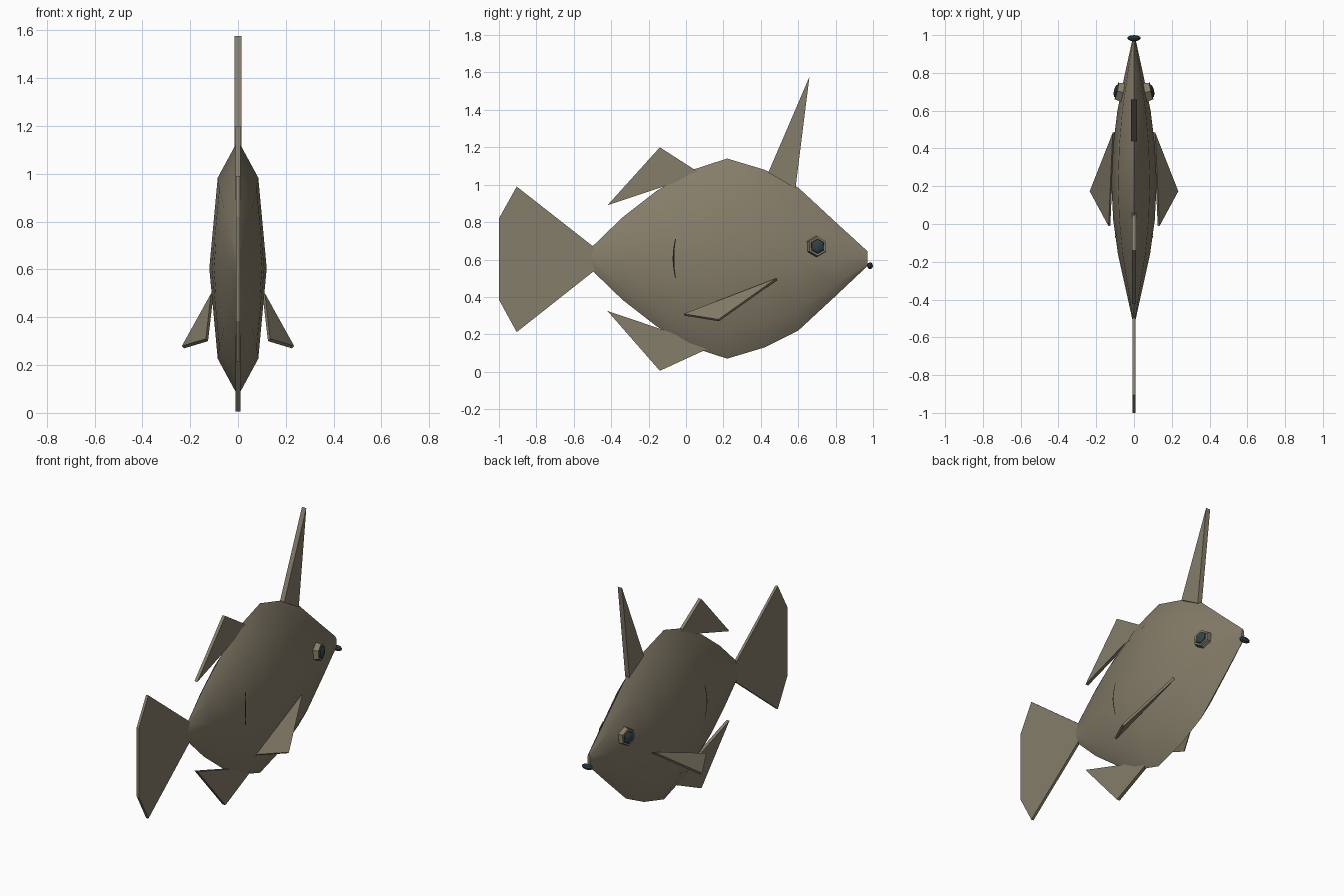
import bpy, bmesh, math
from mathutils import Vector, Matrix

if "Cube" in bpy.data.objects:
    bpy.data.objects.remove(bpy.data.objects["Cube"])


def material(name, rgb):
    m = bpy.data.materials.new(name)
    m.diffuse_color = (*rgb, 1)
    m.use_nodes = True
    m.node_tree.nodes["Principled BSDF"].inputs["Base Color"].default_value = m.diffuse_color
    return m


OLIVE = material("olive skin", (0.235, 0.205, 0.142))
DARK = material("dark teal", (0.03, 0.055, 0.062))
BLACK = material("gill black", (0.01, 0.01, 0.008))


def finish(name, bm, mat, smooth=None):
    bmesh.ops.recalc_face_normals(bm, faces=bm.faces)
    me = bpy.data.meshes.new(name)
    bm.to_mesh(me)
    bm.free()
    me.materials.append(mat)
    ob = bpy.data.objects.new(name, me)
    bpy.context.collection.objects.link(ob)
    if smooth:
        bpy.ops.object.select_all(action='DESELECT')
        ob.select_set(True)
        bpy.context.view_layer.objects.active = ob
        bpy.ops.object.shade_smooth_by_angle(angle=math.radians(smooth))
    return ob


def slab(name, pts, half, mat=OLIVE):
    """Flat polygon thickened evenly to both sides."""
    pts = [Vector(p) for p in pts]
    n = (pts[1] - pts[0]).cross(pts[2] - pts[0]).normalized() * half
    bm = bmesh.new()
    a = [bm.verts.new(p + n) for p in pts]
    b = [bm.verts.new(p - n) for p in pts]
    bm.faces.new(a)
    bm.faces.new(b[::-1])
    for i in range(len(pts)):
        j = (i + 1) % len(pts)
        bm.faces.new((a[i], b[i], b[j], a[j]))
    return finish(name, bm, mat)


# Body stations: y, bottom z, top z, half width
STATIONS = [(-0.525, 0.575, 0.63, 0.004), (-0.50, 0.54, 0.67, 0.010),
            (-0.34, 0.385, 0.825, 0.045), (-0.16, 0.245, 0.965, 0.085),
            (0.02, 0.135, 1.075, 0.110), (0.22, 0.07, 1.14, 0.120),
            (0.42, 0.13, 1.08, 0.110), (0.60, 0.22, 0.985, 0.088),
            (0.80, 0.405, 0.80, 0.047), (0.97, 0.565, 0.645, 0.010)]


def body_x(y, z):
    """Half width of the body side at a given height."""
    for s, t in zip(STATIONS, STATIONS[1:]):
        if s[0] <= y <= t[0]:
            f = (y - s[0]) / (t[0] - s[0])
            lo, hi, w = (s[k] + f * (t[k] - s[k]) for k in (1, 2, 3))
            return w * (1 - 0.414 * abs(z - (lo + hi) / 2) / ((hi - lo) / 2))


# Body: lofted octagonal rings
bm = bmesh.new()
rings = []
for y, lo, hi, w in STATIONS:
    rings.append([bm.verts.new((w * math.sin(k * math.pi / 4), y,
                                (lo + hi) / 2 + (hi - lo) / 2 * math.cos(k * math.pi / 4)))
                  for k in range(8)])
for r, s in zip(rings, rings[1:]):
    for k in range(8):
        bm.faces.new((r[k], r[(k + 1) % 8], s[(k + 1) % 8], s[k]))
bm.faces.new(rings[0])
bm.faces.new(rings[-1])
finish("body", bm, OLIVE, 62)

# Upright fins and horn, outlined in the y-z plane
for name, half, outline in [
    ("tail_fin", 0.008, [(-0.49, 0.665), (-0.905, 0.99), (-1, 0.82), (-1, 0.385),
                         (-0.905, 0.212), (-0.49, 0.54)]),
    ("dorsal_fin", 0.01, [(-0.42, 0.89), (-0.14, 1.20), (0.07, 1.065), (-0.03, 1.02)]),
    ("belly_fin", 0.01, [(-0.42, 0.325), (-0.14, 0.005), (0.11, 0.12), (-0.08, 0.21)]),
    ("back_horn", 0.015, [(0.66, 1.577), (0.44, 1.065), (0.585, 0.98)]),
]:
    slab(name, [(0, y, z) for y, z in outline], half)

for side, s in (("right", 1), ("left", -1)):
    # Side fins
    slab(side + "_side_fin", [(s * 0.108, 0.485, 0.495), (s * 0.130, -0.01, 0.305),
                              (s * 0.230, 0.175, 0.275)], 0.007)

    # Eye: hexagonal socket disc with a low dome, turned along the cheek
    out = Vector((s, 0.22, 0.06)).normalized()
    rot = out.to_track_quat('Z', 'Y').to_matrix().to_4x4()
    centre = Vector((s * 0.074, 0.70, 0.67))
    bm = bmesh.new()
    bmesh.ops.create_cone(bm, cap_ends=True, segments=6, radius1=0.058, radius2=0.052,
                          depth=0.036,
                          matrix=Matrix.Translation(centre) @ rot @ Matrix.Rotation(math.pi / 6 * 0, 4, 'Z'))
    finish(side + "_eye_socket", bm, OLIVE)
    bm = bmesh.new()
    bmesh.ops.create_uvsphere(bm, u_segments=6, v_segments=6, radius=1,
                              matrix=Matrix.Translation(centre + out * 0.014) @ rot
                              @ Matrix.Diagonal((0.043, 0.043, 0.019, 1)))
    finish(side + "_eye", bm, DARK)

    # Gill slit: thin strip lying on the flank
    bm = bmesh.new()
    prev = None
    for i in range(9):
        t = i / 4 - 1
        y, z = -0.067 + 0.011 * t * t, 0.605 + 0.105 * t
        hw = 0.0045 - 0.002 * abs(t)
        row = [bm.verts.new((s * (body_x(y + d, z) + 0.003), y + d, z)) for d in (-hw, hw)]
        if prev:
            bm.faces.new((prev[0], prev[1], row[1], row[0]))
        prev = row
    bmesh.ops.solidify(bm, geom=bm.faces[:], thickness=0.004)
    finish(side + "_gill_slit", bm, BLACK)

# Mouth: small flattened bead at the tip of the nose
bm = bmesh.new()
bmesh.ops.create_uvsphere(bm, u_segments=8, v_segments=6, radius=1,
                          matrix=Matrix.Translation((0, 0.984, 0.567))
                          @ Matrix.Rotation(math.pi / 2, 4, 'Y')
                          @ Matrix.Diagonal((0.019, 0.016, 0.036, 1)))
finish("mouth", bm, DARK)
